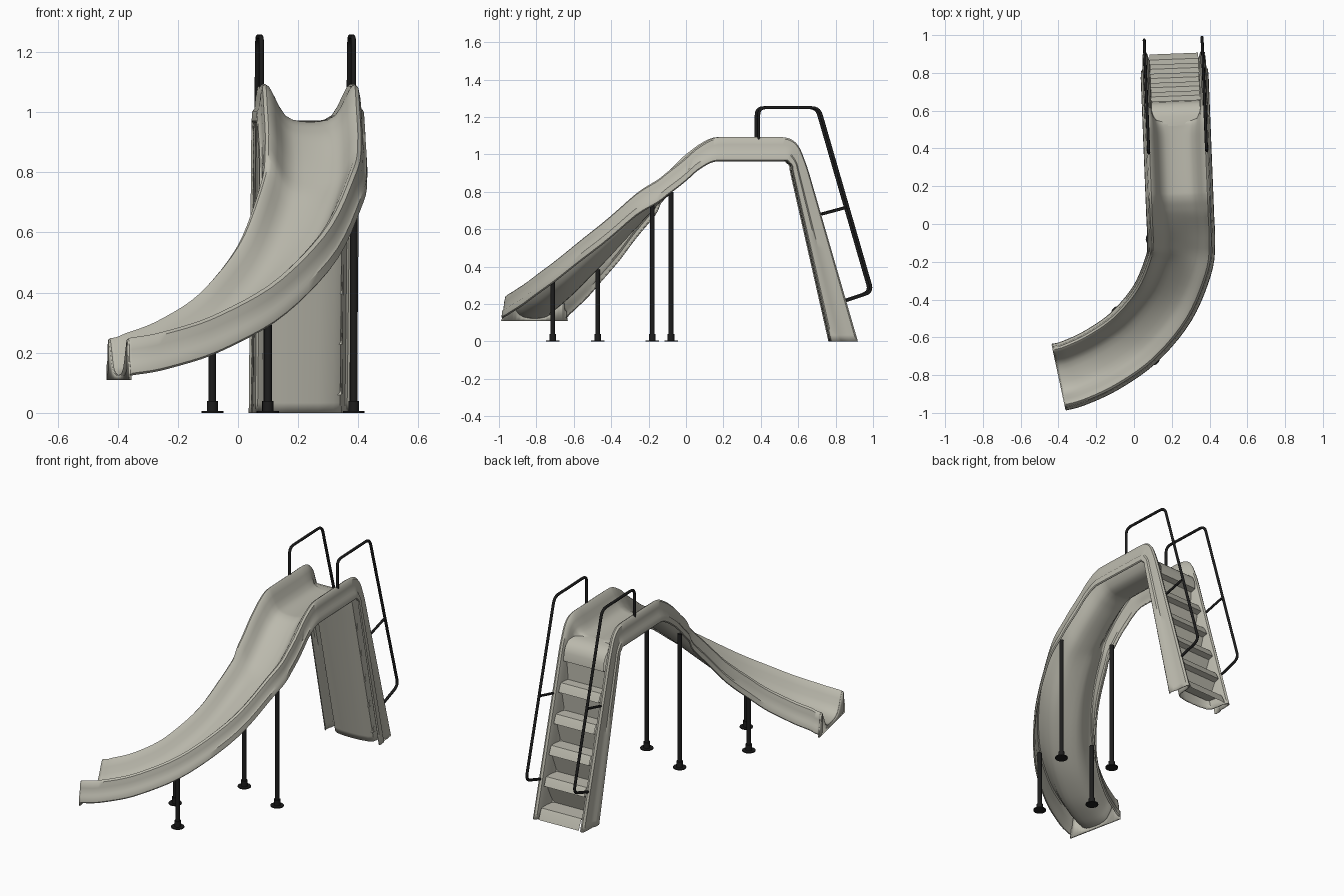
import bpy, bmesh, math
from mathutils import Vector as V

if "Cube" in bpy.data.objects:
    bpy.data.objects.remove(bpy.data.objects["Cube"])


def material(name, rgb):
    m = bpy.data.materials.new(name)
    m.diffuse_color = (*rgb, 1)
    m.use_nodes = True
    m.node_tree.nodes["Principled BSDF"].inputs["Base Color"].default_value = m.diffuse_color
    return m


SHELL = material("warm_grey", (0.50, 0.49, 0.42))
BLACK = material("black", (0.012, 0.012, 0.012))


def finish(name, bm, mat, angle=40):
    bmesh.ops.recalc_face_normals(bm, faces=bm.faces)
    me = bpy.data.meshes.new(name)
    bm.to_mesh(me)
    bm.free()
    ob = bpy.data.objects.new(name, me)
    bpy.context.collection.objects.link(ob)
    me.materials.append(mat)
    bpy.ops.object.select_all(action='DESELECT')
    bpy.context.view_layer.objects.active = ob
    ob.select_set(True)
    bpy.ops.object.shade_smooth_by_angle(angle=math.radians(angle))
    return ob


def axis_x(y):
    # the ladder and deck run slightly skewed to the y axis
    return 0.21 + 0.04 * (0.91 - y)


# Rim path stations: x, y, z, forward depth, downward depth, ladder weight
stations = [(axis_x(.91 - .29 * z), .91 - .29 * z, z, .14 - .064 * z, 0, 1)
            for z in (0, .25, .5, .75, .9)]
stations += [(axis_x(y), y, z, h, d, w) for y, z, h, d, w in (
    (.625, .97, .065, .03, .9), (.595, 1.04, .05, .085, .7), (.555, 1.078, .02, .113, .4),
    (.50, 1.09, 0, .125, .1), (.42, 1.09, 0, .125, 0), (.2, 1.09, 0, .125, 0),
    (.14, 1.083, 0, .122, 0), (.09, 1.058, 0, .12, 0), (.03, 1.015, 0, .12, 0))]
stations += [(x, y, z, 0, .12, 0) for x, y, z in (
    (.25, -.1, .90), (.235, -.22, .79), (.15, -.42, .59), (0, -.6, .42),
    (-.17, -.72, .315), (-.32, -.79, .262), (-.395, -.81, .245))]


def smooth_path(pts, n=5):
    # Catmull-Rom interpolation through the stations
    p = [pts[0]] + list(pts) + [pts[-1]]
    out = []
    for i in range(1, len(p) - 2):
        a, b, c, d = p[i - 1:i + 3]
        for k in range(n):
            t = k / n
            out.append([.5 * (2 * q + (r - o) * t + (2 * o - 5 * q + 4 * r - s) * t * t
                              + (3 * q - o - 3 * r + s) * t ** 3)
                        for o, q, r, s in zip(a, b, c, d)])
    return out + [list(pts[-1])]


# Half cross-sections from skirt edge over the rim to the bed centre
slide_half = [(.172, 1.0), (.177, .95), (.175, .70), (.167, .62), (.163, .3), (.157, .06), (.148, 0),
              (.138, .06), (.122, .3), (.105, .58), (.085, .82), (.06, .94), (.03, .99), (0, 1)]
ladder_half = [(.172, 1.0), (.177, .95), (.175, .70), (.167, .62), (.165, .3), (.162, .06), (.153, 0),
               (.143, .04), (.134, .25), (.130, .55), (.122, .82), (.10, .93), (.05, .99), (0, 1)]


def full(half):
    return [(-u, d) for u, d in half] + [(u, d) for u, d in half[-2::-1]]


# Swept shell: ladder stringers, deck and curved chute
path = smooth_path(stations)
bm = bmesh.new()
rings = []
for i, (x, y, z, h, d, w) in enumerate(path):
    a, b = path[max(i - 1, 0)], path[min(i + 1, len(path) - 1)]
    fwd = V((b[0] - a[0], b[1] - a[1], 0)).normalized()
    side = V((-fwd.y, fwd.x, 0))
    ring = []
    for (u0, d0), (u1, d1) in zip(full(slide_half), full(ladder_half)):
        u, k = u0 + (u1 - u0) * w, d0 + (d1 - d0) * w
        ring.append(bm.verts.new(V((x, y, z)) + side * u + fwd * h * k - V((0, 0, d * k))))
    rings.append(ring)
for r, s in zip(rings, rings[1:]):
    for j in range(len(r) - 1):
        bm.faces.new((r[j], r[j + 1], s[j + 1], s[j]))
end = [v.co.copy() for v in rings[-1]]
shell = finish("slide_shell", bm, SHELL)
sol = shell.modifiers.new("thickness", 'SOLIDIFY')
sol.thickness, sol.offset = .006, 0

# Flat closing panel at the foot of the chute
bm = bmesh.new()
top = [bm.verts.new(p) for p in end]
low = [bm.verts.new((p.x, p.y, .11)) for p in end]
for j in range(len(end) - 1):
    bm.faces.new((top[j], top[j + 1], low[j + 1], low[j]))
panel = finish("chute_end_panel", bm, SHELL)
sol = panel.modifiers.new("thickness", 'SOLIDIFY')
sol.thickness, sol.offset = .01, 0


# Moulded steps: one sawtooth sheet between the stringers
def front(z):
    return .902 - .29 * z


def back(z):
    return .787 - .226 * z


prof = [(front(0), 0)]
for i in range(5):
    t = .06 + .168 * i
    prof += [(front(t) - .004, t - .012), (front(t) - .012, t), (back(t), t),
             (front(t + .115) - .035, t + .11), (front(t + .125), t + .12)]
prof += [(.648, .90), (.632, .935), (.605, .957), (.57, .969), (.52, .972)]
bm = bmesh.new()
rows = [[bm.verts.new((axis_x(y) + s * .129, y + s * .005, z)) for s in (-1, 1)] for y, z in prof]
for r, s in zip(rows, rows[1:]):
    bm.faces.new((r[0], r[1], s[1], s[0]))
finish("ladder_steps", bm, SHELL, 30)


def tube(name, pts, radius, bend=.04):
    # polyline with rounded corners and a round bevel
    pts = [V(p) for p in pts]
    out = [pts[0]]
    for a, b, c in zip(pts, pts[1:], pts[2:]):
        p, q = b + (a - b).normalized() * bend, b + (c - b).normalized() * bend
        out += [p * (1 - t) ** 2 + b * 2 * t * (1 - t) + q * t * t for t in (0, .2, .4, .6, .8, 1)]
    out.append(pts[-1])
    cu = bpy.data.curves.new(name, 'CURVE')
    cu.dimensions = '3D'
    cu.bevel_depth, cu.bevel_resolution, cu.use_fill_caps = radius, 3, True
    sp = cu.splines.new('POLY')
    sp.points.add(len(out) - 1)
    for p, co in zip(sp.points, out):
        p.co = (*co, 1)
    cu.materials.append(BLACK)
    ob = bpy.data.objects.new(name, cu)
    bpy.context.collection.objects.link(ob)


# Handrails with a mid strut on each side
for label, s in (("left", -1), ("right", 1)):
    def rail(y, z):
        return (axis_x(y) + s * .153, y + s * .007, z)
    tube(label + "_handrail", [rail(.382, 1.07), rail(.382, 1.25), rail(.705, 1.25),
                               rail(.99, .265), rail(.85, .218)], .008)
    tube(label + "_rail_strut", [rail(.85, .715), rail(.72, .68)], .007)

# Support posts with round floor plates
for name, x, y, h in (("upper_inner", .098, -.08, .80), ("upper_outer", .385, -.18, .77),
                      ("lower_inner", -.085, -.472, .385), ("lower_outer", .10, -.712, .375)):
    bm = bmesh.new()
    for r, z0, z1 in ((.036, 0, .006), (.018, .006, .04), (.0125, .04, h)):
        g = bmesh.ops.create_cone(bm, cap_ends=True, segments=20, radius1=r, radius2=r, depth=z1 - z0)
        bmesh.ops.translate(bm, verts=g["verts"], vec=(x, y, (z0 + z1) / 2))
    finish(name + "_post", bm, BLACK)
